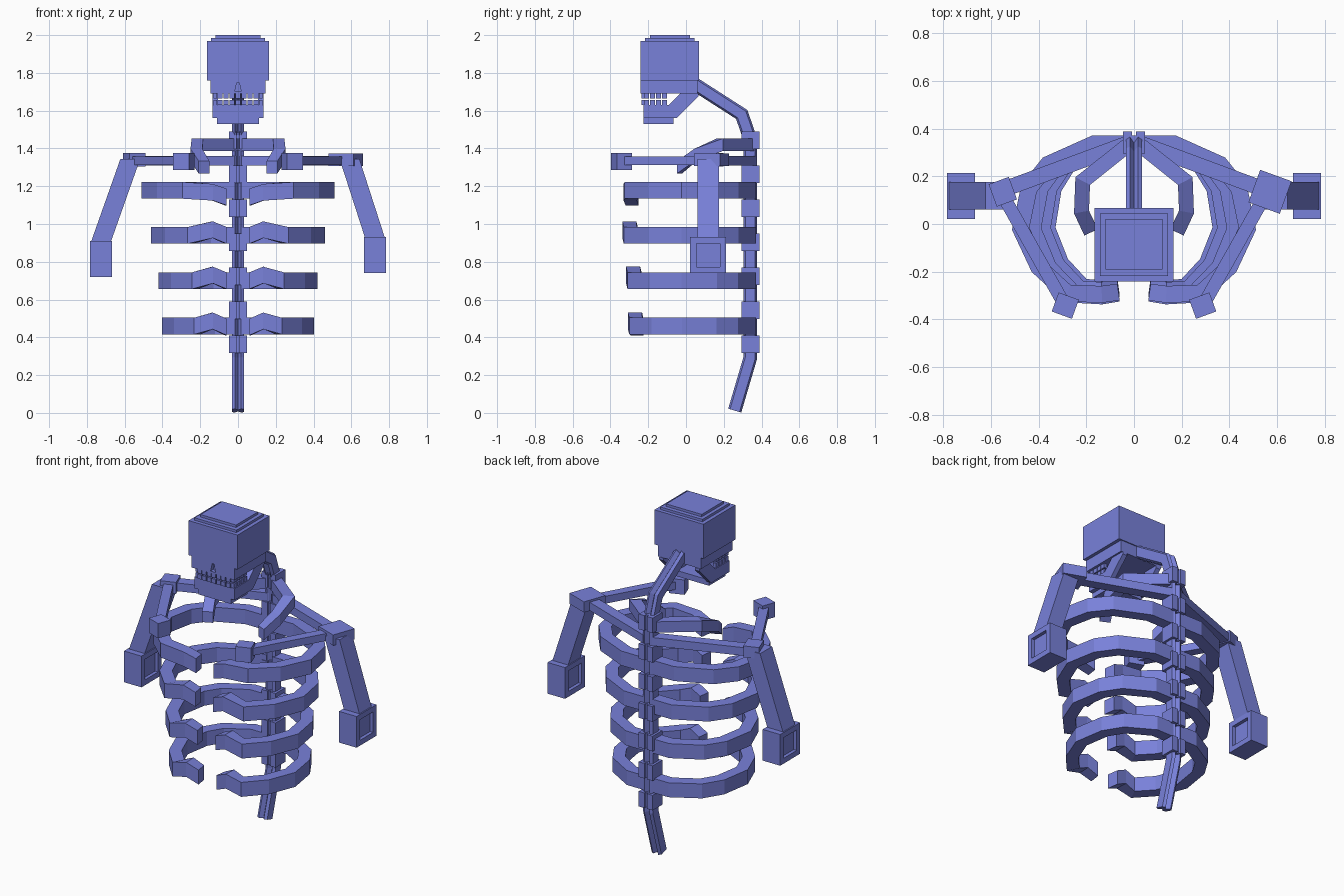
import bpy, bmesh, math
from mathutils import Vector, Matrix

old = bpy.data.objects.get("Cube")
if old:
    bpy.data.objects.remove(old, do_unlink=True)

blue = bpy.data.materials.new("periwinkle blue")
blue.use_nodes = True
color = (0.19, 0.22, 0.70, 1)
blue.diffuse_color = color
blue.node_tree.nodes["Principled BSDF"].inputs["Base Color"].default_value = color

X, Y, Z = Vector((1, 0, 0)), Vector((0, 1, 0)), Vector((0, 0, 1))


def finish(name, bm):
    bmesh.ops.recalc_face_normals(bm, faces=bm.faces)
    mesh = bpy.data.meshes.new(name)
    bm.to_mesh(mesh)
    bm.free()
    mesh.materials.append(blue)
    obj = bpy.data.objects.new(name, mesh)
    bpy.context.collection.objects.link(obj)
    return obj


def add_box(bm, x, y, z):
    size = Vector((x[1] - x[0], y[1] - y[0], z[1] - z[0]))
    mid = Vector((x[0] + x[1], y[0] + y[1], z[0] + z[1])) / 2
    return bmesh.ops.create_cube(bm, matrix=Matrix.Translation(mid) @ Matrix.Diagonal(size).to_4x4())


def boxes(name, *dims):
    bm = bmesh.new()
    for d in dims:
        add_box(bm, *d)
    return finish(name, bm)


def turned_block(name, center, size, degrees):
    bm = bmesh.new()
    bmesh.ops.create_cube(bm, matrix=Matrix.Translation(center)
                          @ Matrix.Rotation(math.radians(degrees), 4, "Z")
                          @ Matrix.Diagonal(size).to_4x4())
    return finish(name, bm)


def rect(w, h):
    return [(-w / 2, -h / 2), (w / 2, -h / 2), (w / 2, h / 2), (-w / 2, h / 2)]


def sweep(name, path, profile, frame):
    """Mitred sweep; frame(tangent) gives the two profile axes."""
    pts = [Vector(p) for p in path]
    segs = [(b - a).normalized() for a, b in zip(pts, pts[1:])]
    bm = bmesh.new()
    rings = []
    for i, p in enumerate(pts):
        before, after = segs[max(i - 1, 0)], segs[min(i, len(segs) - 1)]
        a, b = frame((before + after).normalized())
        miter = 1 / max(0.7, (before + after).length / 2)
        rings.append([bm.verts.new(p + a * u + b * v * (miter if a == X else 1)) if a == X
                      else bm.verts.new(p + a * u * miter + b * v) for u, v in profile])
    n = len(profile)
    for r, s in zip(rings, rings[1:]):
        for k in range(n):
            bm.faces.new((r[k], r[(k + 1) % n], s[(k + 1) % n], s[k]))
    bm.faces.new(rings[0])
    bm.faces.new(rings[-1])
    return finish(name, bm)


def level(t):
    return Vector((t.y, -t.x, 0)).normalized(), Z


def in_plane(t):
    return X, t.cross(X)


def plumb(t):
    return X, Y


def prism(name, outline, lo, hi, axis):
    bm = bmesh.new()
    ends = []
    for d in (lo, hi):
        ends.append([bm.verts.new((d, a, b) if axis == "x" else (a, d, b)) for a, b in outline])
    n = len(outline)
    for k in range(n):
        bm.faces.new((ends[0][k], ends[0][(k + 1) % n], ends[1][(k + 1) % n], ends[1][k]))
    for e in ends:
        bm.faces.new(e)
    return finish(name, bm)


# Skull with stepped crown and cut nose
boxes("cranium", ((-.165, .165), (-.24, .068), (1.76, 1.97)))
boxes("crown", ((-.142, .142), (-.217, .045), (1.97, 1.985)),
      ((-.12, .12), (-.19, .02), (1.985, 2.0)))
face = boxes("upper_face", ((-.145, .145), (-.24, .062), (1.69, 1.76)))
cutter = prism("nose_cutter", [(-.017, 1.702), (.017, 1.702), (.006, 1.75), (-.006, 1.75)],
               -.3, -.215, "y")
cutter.hide_render = True
cutter.hide_viewport = True
cut = face.modifiers.new("nose", "BOOLEAN")
cut.object = cutter
cut.solver = "EXACT"

# Lower jaw
jaw_side = [(-.225, 1.56), (-.05, 1.56), (.065, 1.675), (.065, 1.69),
            (-.03, 1.69), (-.09, 1.63), (-.225, 1.63)]
for side, s in (("left", 1), ("right", -1)):
    prism(side + "_jaw_side", jaw_side, s * .135, s * .105, "x")
boxes("chin", ((-.105, .105), (-.225, -.19), (1.56, 1.63)),
      ((-.11, .11), (-.225, -.065), (1.53, 1.565)))

# Teeth in an upper and a lower row
for row, z in (("upper", (1.664, 1.69)), ("lower", (1.63, 1.657))):
    teeth = [((x - .013, x + .013), (-.235, -.215), z)
             for x in (i * .032 for i in range(-3, 4))]
    teeth += [((s * .12 - .01, s * .12 + .01), (y - .013, y + .013), z)
              for s in (-1, 1) for y in (-.21, -.178, -.146, -.114)]
    boxes(row + "_teeth", *teeth)

# Grooved spine and vertebrae
half = [(.033, .026), (.017, .036), (0, .012), (-.017, .036), (-.033, .026)]
groove = half + [(-u, -v) for u, v in half]
sweep("spine", [(0, .03, 1.75), (0, .295, 1.58), (0, .34, 1.45), (0, .34, .29), (0, .258, .012)],
      groove, in_plane)
for i in range(7):
    z = 1.443 - i * .18
    boxes(f"vertebra_{i + 1}",
          *[((s * .028 - .019, s * .028 + .019), (.295, .388), (z - .046, z + .046))
            for s in (-1, 1)],
          ((-.01, .01), (.31, .37), (z - .046, z + .046)))

# Ribs: half width, front, middle height, lift of the last two points
ribs = [(.51, -.335, 1.178, -.01, -.035), (.46, -.34, .94, .03, 0),
        (.42, -.32, .70, .03, 0), (.40, -.31, .46, .027, -.005)]
rib_curve = [(.02, .335), (.17, .335), (.36, .25), (.44, .15), (.475, -.02),
             (.40, -.18), (.28, -.29)]
for i, (wide, front, z, lift, drop) in enumerate(ribs):
    for side, s in (("left", 1), ("right", -1)):
        kx = (wide - .035) / .475
        ky = (front + .035) / -.30
        path = [(s * x * kx, y * (ky if y < 0 else 1), z) for x, y in rib_curve]
        path += [(s * .135, front + .04, z + lift), (s * .065, front + .05, z + drop)]
        sweep(f"{side}_rib_{i + 1}", path, rect(.07, .088), level)

# Collar bones, shoulders and arms
for side, s, top, foot in (("left", 1, .59, .74), ("right", -1, .57, .72)):
    sweep(side + "_collar_bone",
          [(s * .02, .335, 1.42), (s * .215, .18, 1.42), (s * .22, .05, 1.365),
           (s * .18, -.035, 1.30)], rect(.062, .066), level)
    sweep(side + "_shoulder_bar", [(s * .02, .34, 1.335), (s * .56, .14, 1.335)],
          rect(.065, .05), level)
    sweep(side + "_front_bar", [(s * .55, .12, 1.335), (s * .29, -.34, 1.335)],
          rect(.055, .045), level)
    turned_block(side + "_front_knob", (s * .288, -.342, 1.332), Vector((.09, .085, .09)), s * 20)
    block = (.14, .145, .065) if s > 0 else (.09, .1, .07)
    turned_block(side + "_shoulder", (s * top - s * .02, .135, 1.34), Vector(block), s * -20)
    hand_top = foot + .19
    sweep(side + "_arm", [(s * top, .118, 1.345), (s * .724, .118, hand_top)],
          rect(.105, .116), plumb)
    # Hand block with a square recess on both sides
    bm = bmesh.new()
    add_box(bm, (s * .725 - .059, s * .725 + .059), (.022, .213), (foot, hand_top))
    bmesh.ops.recalc_face_normals(bm, faces=bm.faces)
    bm.normal_update()
    sides = [f for f in bm.faces if abs(f.normal.x) > .9]
    bmesh.ops.inset_individual(bm, faces=sides, thickness=.046)
    bmesh.ops.inset_individual(bm, faces=sides, thickness=.0005, depth=-.02)
    finish(side + "_hand", bm)
